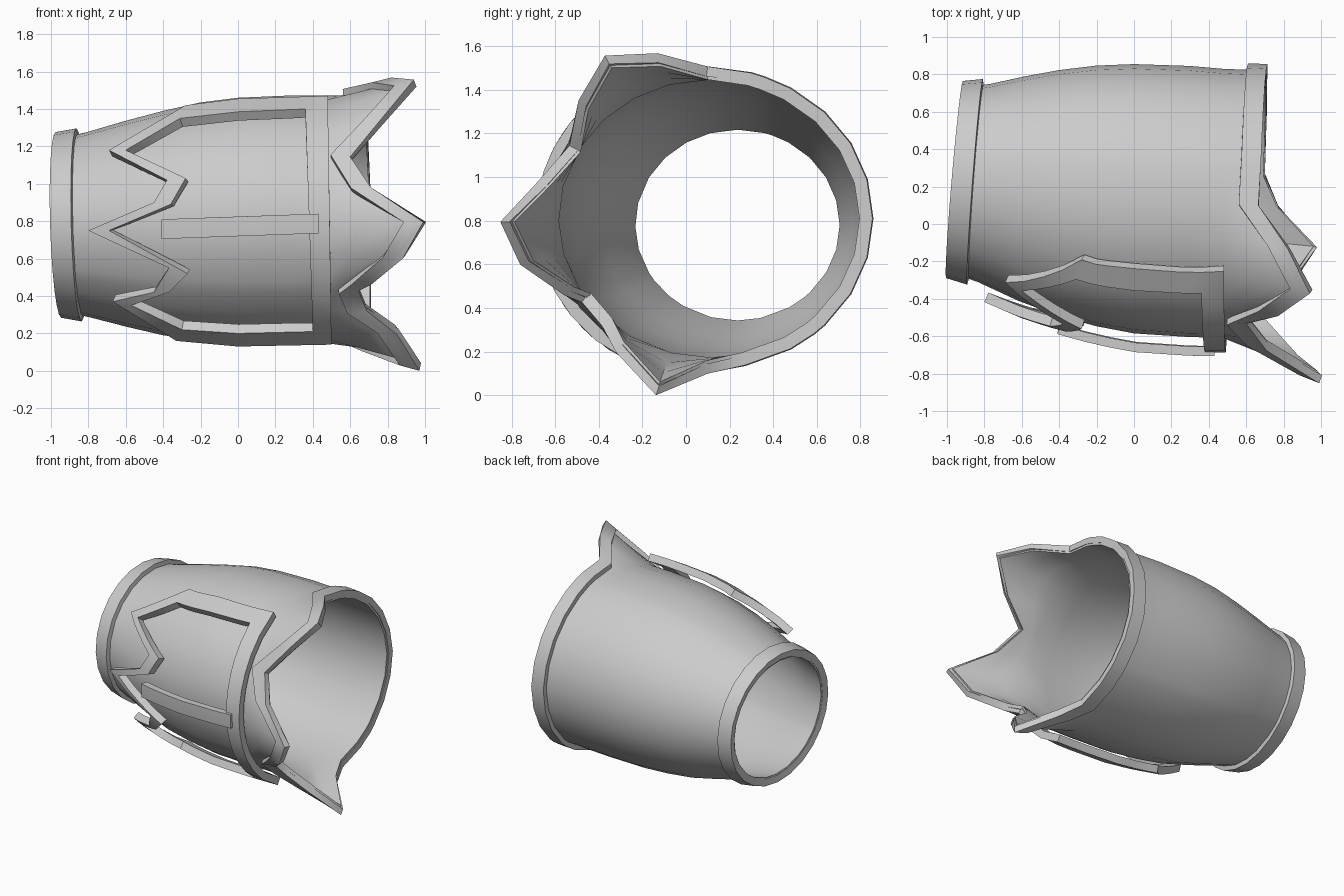
import bpy, bmesh, math
from mathutils import Vector

cube = bpy.data.objects.get("Cube")
if cube:
    bpy.data.objects.remove(cube)

grey = bpy.data.materials.new("plain_grey")
grey.use_nodes = True
grey.diffuse_color = (0.6, 0.6, 0.6, 1)
grey.node_tree.nodes["Principled BSDF"].inputs["Base Color"].default_value = (0.6, 0.6, 0.6, 1)

# Barrel stations: x, centre y, radius y, centre z, radius z
BARREL = [(-0.98, .24, .485, .78, .455), (-.8, .22, .53, .78, .495), (-.6, .19, .60, .785, .55),
          (-.4, .165, .658, .79, .60), (-.2, .15, .697, .80, .635), (0, .135, .72, .805, .655),
          (.3, .12, .725, .81, .663), (.7, .1, .71, .81, .66)]
# Flared mouth edge: angle from the front, x, flare factor
MOUTH = [(-180, .715, 1), (-130, .71, 1), (-103, .70, 1), (-90, .77, 1.03), (-75, .97, 1.215),
         (-58, .85, 1.05), (-48, .69, .96), (-36, .645, .945), (-15, .88, 1.18), (-1, .99, 1.26),
         (13.5, .71, 1.06), (30, .6, .97), (60, .94, 1.25), (74.5, .82, 1.14), (90, .665, 1.01),
         (110, .68, 1), (180, .715, 1)]
FLARE_X = 0.47


def lookup(table, v):
    v = min(max(v, table[0][0]), table[-1][0])
    for a, b in zip(table, table[1:]):
        if v <= b[0]:
            k = (v - a[0]) / (b[0] - a[0])
            return [p + (q - p) * k for p, q in zip(a[1:], b[1:])]


def barrel_point(deg, x, d=0.0):
    cy, ry, cz, rz = lookup(BARREL, x)
    t = math.radians(deg)
    y, z = -(ry + d) * math.cos(t), (rz + d) * math.sin(t)
    fade = min(max((-.4 - x) / .5, 0), 1)      # the narrow end is cut at a slant
    return Vector((x + fade * (.085 * y - .03 * z), cy + y, cz + z))


def shell_point(deg, x, d=0.0):
    if x <= FLARE_X:
        return barrel_point(deg, x, d)
    ex, f = lookup(MOUTH, deg)
    t = math.radians(deg)
    r = d - .035
    edge = Vector((ex, .1 - (f * .755 + r) * math.cos(t), .81 + (f * .69 + r) * math.sin(t)))
    return barrel_point(deg, FLARE_X, d).lerp(edge, (x - FLARE_X) / (ex - FLARE_X))


def front_point(x, z, d):
    cy, ry, cz, rz = lookup(BARREL, x)
    s = min(max((z - cz) / (rz + d), -.985), .985)
    return Vector((x, cy - (ry + d) * math.sqrt(1 - s * s), z))


def sheet(name, rows, thickness, closed=True, angle=35):
    """Skin rows of points, face it outward and thicken it inward."""
    bm = bmesh.new()
    grid = [[bm.verts.new(p) for p in row] for row in rows]
    n = len(grid[0])
    for a, b in zip(grid, grid[1:]):
        for i in range(n if closed else n - 1):
            j = (i + 1) % n
            bm.faces.new((a[i], a[j], b[j], b[i]))
    bm.normal_update()
    out = sum(f.normal.dot(f.calc_center_median() - Vector((f.calc_center_median().x, .15, .8)))
              for f in bm.faces)
    if out < 0:
        bmesh.ops.reverse_faces(bm, faces=bm.faces[:])
    me = bpy.data.meshes.new(name)
    bm.to_mesh(me)
    bm.free()
    me.materials.append(grey)
    ob = bpy.data.objects.new(name, me)
    bpy.context.collection.objects.link(ob)
    mod = ob.modifiers.new("thickness", 'SOLIDIFY')
    mod.thickness = thickness
    mod.offset = -1
    bpy.ops.object.select_all(action='DESELECT')
    ob.select_set(True)
    bpy.context.view_layer.objects.active = ob
    bpy.ops.object.modifier_apply(modifier=mod.name)
    bpy.ops.object.shade_smooth_by_angle(angle=math.radians(angle))


angles = sorted({m[0] for m in MOUTH[1:]} | {a for a in range(-165, 181, 15)
                if all(abs(a - m[0]) > 4 for m in MOUTH)})

# Barrel shell with its flared, pointed mouth
body_x = [-.95, -.8, -.6, -.4, -.2, 0, .15, .3, FLARE_X]
rows = [[barrel_point(a, x) for a in angles] for x in body_x]
for k in (.33, .66, .97):
    rows.append([shell_point(a, FLARE_X + k * (lookup(MOUTH, a)[0] - FLARE_X)) for a in angles])
sheet("barrel_shell", rows, .025)

# Raised trim following the mouth
trim = [[shell_point(a, lookup(MOUTH, a)[0] - w, .035) for a in angles] for w in (.105, .05, 0)]
sheet("mouth_trim", trim, .045)

# Raised ring round the narrow end
ring = [[barrel_point(a, x, d) for a in range(0, 360, 15)] for x, d in ((-.96, .037), (-.85, .032))]
sheet("narrow_end_ring", ring, .05)

# Zigzag frame on the front: outer and inner corners (x, z)
OUTER = [(.48, 1.47), (0, 1.455), (-.28, 1.42), (-.69, 1.18), (-.38, 1.02), (-.45, .90),
         (-.80, .75), (-.37, .55), (-.45, .42), (-.67, .37), (-.33, .16), (0, .13), (.5, .14)]
INNER = [(.36, 1.40), (0, 1.385), (-.31, 1.35), (-.6, 1.18), (-.28, 1.03), (-.36, .89),
         (-.69, .75), (-.27, .52), (-.37, .42), (-.57, .35), (-.3, .22), (0, .2), (.4, .21)]


def outline(corners):
    pts = []
    for i, a in enumerate(corners):
        b = corners[(i + 1) % len(corners)]
        steps = 12 if i == len(corners) - 1 else 4
        for s in range(steps):
            x, z = Vector(a).lerp(Vector(b), s / steps)
            # the pointed side stands further off the barrel
            pts.append(front_point(x, z, .08 + .07 * max(0, -.4 - x)))
    return pts


sheet("front_frame", [outline(OUTER), outline(INNER)], .055)

# Long plate in the middle of the frame
plate = [[front_point(-.41 + .84 * k / 6, z + .03 * k / 6, .1) for z in (.705, .76, .81)]
         for k in range(7)]
sheet("front_plate", plate, .05, closed=False)
